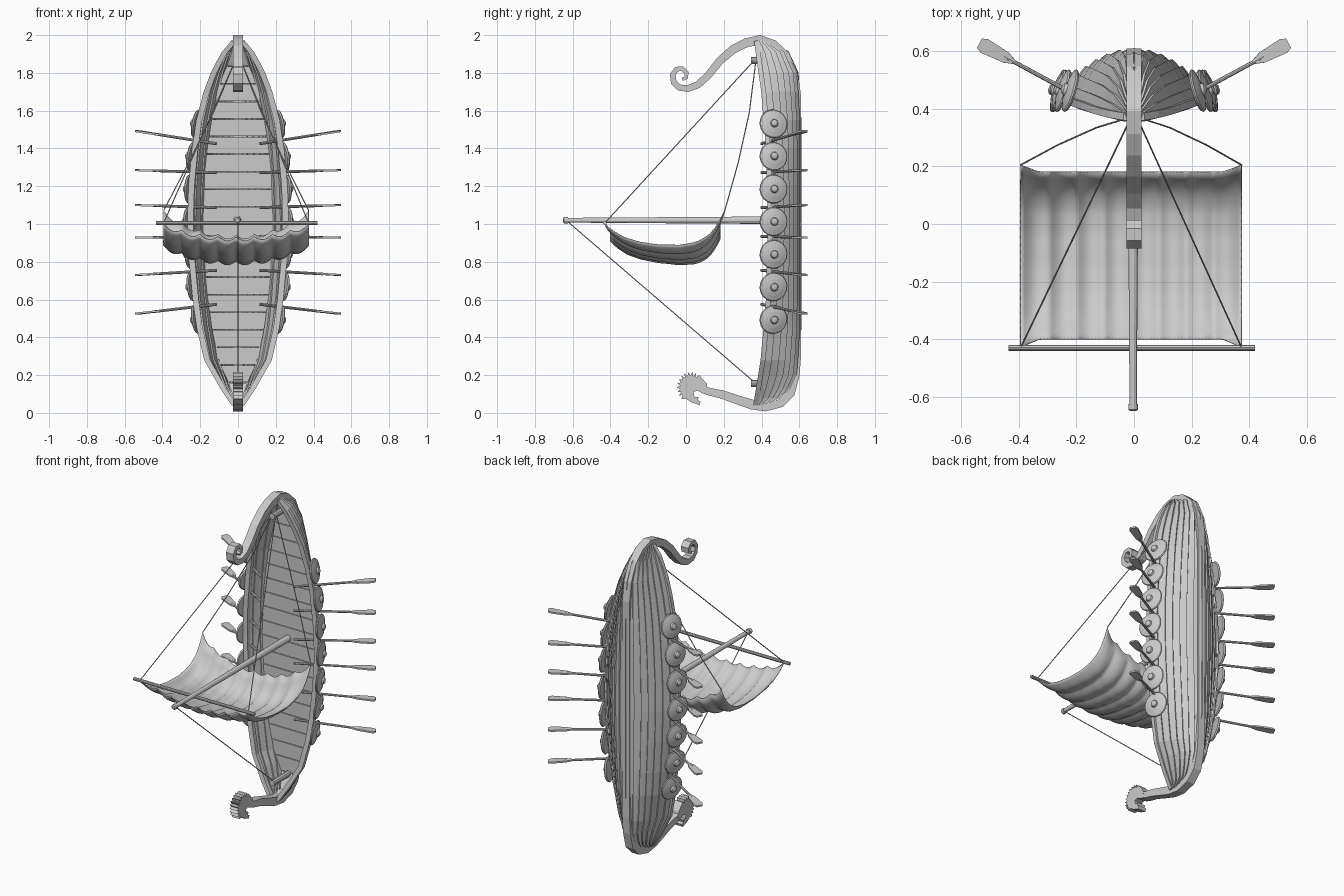
import bpy, bmesh, math
from mathutils import Vector as V

if "Cube" in bpy.data.objects:
    bpy.data.objects.remove(bpy.data.objects["Cube"])

def finish(name, verts, faces, smooth=False, solid=0):
    bm = bmesh.new()
    vs = [bm.verts.new(v) for v in verts]
    for f in faces:
        bm.faces.new([vs[i] for i in f])
    bmesh.ops.recalc_face_normals(bm, faces=bm.faces)
    me = bpy.data.meshes.new(name)
    bm.to_mesh(me)
    bm.free()
    ob = bpy.data.objects.new(name, me)
    bpy.context.collection.objects.link(ob)
    if smooth:
        me.shade_smooth()
    if solid:
        m = ob.modifiers.new("thickness", 'SOLIDIFY')
        m.thickness, m.offset = solid, 0
    return ob

def prism(name, pts, off):
    n, off = len(pts), V(off)
    verts = [V(p) - off for p in pts] + [V(p) + off for p in pts]
    faces = [list(range(n)), list(range(n, 2 * n))]
    faces += [[i, (i + 1) % n, n + (i + 1) % n, n + i] for i in range(n)]
    return finish(name, verts, faces)

def loft(name, rings, closed=True, **kw):
    n = len(rings[0])
    faces = [[r * n + i, r * n + (i + 1) % n, (r + 1) * n + (i + 1) % n, (r + 1) * n + i]
             for r in range(len(rings) - 1) for i in range(n if closed else n - 1)]
    if closed:
        faces += [list(range(n)), [(len(rings) - 1) * n + i for i in range(n)]]
    return finish(name, [v for r in rings for v in r], faces, **kw)

def lathe(name, a, axis, prof, n=12):
    """Round part: prof is a list of (distance along axis, radius)."""
    axis = V(axis).normalized()
    u = axis.orthogonal().normalized()
    w = axis.cross(u)
    rings = [[V(a) + axis * t + (u * math.cos(k * math.tau / n) + w * math.sin(k * math.tau / n)) * r
              for k in range(n)] for t, r in prof]
    return loft(name, rings)

def rod(name, a, b, r1, r2, n=10):
    d = V(b) - V(a)
    return lathe(name, a, d, [(0, r1), (d.length, r2)], n)

def rope(name, pts):
    for i in range(len(pts) - 1):
        rod(f"{name}_{i}", pts[i], pts[i + 1], 0.003, 0.003, 6)

def interp(tab, z):
    for (z0, a), (z1, b) in zip(tab, tab[1:]):
        if z <= z1:
            return a + (b - a) * max(0, (z - z0) / (z1 - z0))
    return tab[-1][1]

# Hull shape along z: half width, rail height, keel height
WID = [(.04, .02), (.13, .08), (.28, .165), (.45, .205), (.7, .24), (1, .255),
       (1.3, .245), (1.55, .207), (1.75, .155), (1.9, .08), (1.97, .022)]
RAIL = [(.04, .368), (.3, .41), (.6, .435), (1, .445), (1.4, .435), (1.7, .41), (1.97, .372)]
KEEL = [(.04, .44), (.09, .53), (.2, .58), (.4, .595), (1.6, .595), (1.8, .58), (1.91, .53), (1.97, .43)]
ZS = [.04, .08, .13, .2, .28, .45, .6, .8, 1, 1.2, 1.4, 1.55, 1.7, 1.8, 1.86, 1.91, 1.97]

def section(s, z, off=0.0):
    xh = s ** 0.85
    yk, yg = interp(KEEL, z), interp(RAIL, z)
    w = interp(WID, z)
    nx, ny = 2 * xh * (yk - yg), w
    l = math.hypot(nx, ny)
    return V((xh * w + off * nx / l, yk - (yk - yg) * xh * xh + off * ny / l, z))

def flip(pts, sx):
    return [V((p.x * sx, p.y, p.z)) for p in pts]

# Keel with curled stern and raised neck: (y, z, half thickness)
path = [(-.02, 1.765, .008), (.0, 1.775, .011), (.003, 1.80, .012), (-.02, 1.822, .013),
        (-.05, 1.82, .014), (-.07, 1.79, .015), (-.065, 1.75, .016), (-.035, 1.722, .017),
        (.01, 1.717, .018), (.065, 1.738, .019), (.12, 1.79, .02), (.18, 1.865, .021),
        (.25, 1.925, .023), (.32, 1.96, .024), (.39, 1.974, .026), (.46, 1.95, .026),
        (.525, 1.89, .026), (.565, 1.8, .026), (.584, 1.68, .025), (.586, 1.4, .022), (.586, .6, .022),
        (.584, .3, .025), (.575, .2, .026), (.55, .105, .027), (.5, .055, .026), (.42, .034, .026),
        (.35, .044, .026), (.27, .07, .024), (.19, .098, .022), (.12, .113, .02), (.08, .13, .02)]
rings = []
for i, (y, z, t) in enumerate(path):
    a, b = path[max(i - 1, 0)], path[min(i + 1, len(path) - 1)]
    d = V((0, b[0] - a[0], b[1] - a[1])).normalized()
    n = V((0, -d.z, d.y)) * t
    c = V((0, y, z))
    x = V((.026, 0, 0))
    rings.append([c + n - x, c + n + x, c - n + x, c - n - x])
loft("keel", rings)

# Figurehead with spiky mane and open jaw
head = [(.11, .155)]
for k in range(23):
    a = math.radians(52 + k * 8)
    r = .062 if k % 2 else .082
    head.append((.025 + r * .9 * math.cos(a), .135 + r * math.sin(a)))
head += [(.0, .075), (.03, .055), (.07, .042), (.078, .06), (.062, .068), (.068, .085),
         (.045, .085), (.04, .11), (.06, .118), (.085, .105), (.12, .095)]
prism("figurehead", [(0, y, z) for y, z in head], (.027, 0, 0))

# Overlapping hull strakes and rails
N = 7
for sx, side in ((1, "right"), (-1, "left")):
    for i in range(N):
        s0, s1 = i / N, min(1, (i + 1.15) / N)
        loft(f"strake_{side}_{i}", [flip([section(s0, z, .012), section((s0 + s1) / 2, z, .006),
             section(s1, z, 0)], sx) for z in ZS], closed=False, solid=.008)
    rail = []
    for z in ZS:
        p = section(1, z)
        rail.append(flip([p + V(o) for o in ((-.018, -.012, 0), (.014, -.012, 0),
                                             (.014, .014, 0), (-.018, .014, 0))], sx))
    loft(f"rail_{side}", rail)

# Deck planks
def deck_edge(z):
    yk, yg = interp(KEEL, z), interp(RAIL, z)
    yd = min(.515, yk - .03)
    return interp(WID, z) * min(1, math.sqrt((yk - yd) / (yk - yg))), yd
for i in range(20):
    z0 = .07 + i * .093
    z1 = z0 + .089
    (a, ya), (b, yb) = deck_edge(z0), deck_edge(z1)
    prism(f"deck_plank_{i}", [(-a, ya, z0), (a, ya, z0), (b, yb, z1), (-b, yb, z1)], (0, .005, 0))

# Shields
for i in range(7):
    z = .495 + i * .1725
    slope = (interp(WID, z + .06) - interp(WID, z - .06)) / .12
    for sx, side in ((1, "right"), (-1, "left")):
        axis = V((sx, .3, -slope))
        c = V((sx * (interp(WID, z) + .008), .462, z))
        lathe(f"shield_{side}_{i}", c, axis, [(-.004, .072), (.003, .077), (.008, .073), (.016, .045),
              (.02, .022), (.03, .018), (.035, .008)], 18)

# Oars: inner z and blade z
for i, (zi, zo) in enumerate([(.575, .525), (.755, .73), (.935, .928), (1.087, 1.1), (1.272, 1.285), (1.425, 1.492)]):
    for sx, side in ((1, "right"), (-1, "left")):
        a, b = V((sx * .115, .40, zi)), V((sx * .537, .628, zo))
        d = (b - a).normalized()
        n = V((-d.y, d.x, 0)).normalized()
        rod(f"oar_shaft_{side}_{i}", a, b - d * .1, .008, .007, 8)
        prof = [(.14, .007), (.105, .02), (.02, .027), (0, .018)]
        pts = [b - d * t + n * w for t, w in prof] + [b - d * t - n * w for t, w in reversed(prof)]
        prism(f"oar_blade_{side}_{i}", pts, (0, 0, .005))

# Mast with cap, yard, mooring posts
lathe("mast", (-.003, .54, 1.02), (0, -1, 0), [(0, .022), (.16, .02), (1.165, .013), (1.165, .017),
      (1.185, .017), (1.19, .01)], 12)
rod("yard", (-.435, -.43, 1.005), (.42, -.43, 1.005), .0105, .0105)
for z, nm in ((1.865, "stern"), (.155, "bow")):
    rod(f"{nm}_post", (0, .53, z), (0, .345, z), .019, .019)

# Billowing sail
ZP = [(-.43, 1.0), (-.39, .965), (-.33, .93), (-.25, .905), (-.15, .89), (-.03, .888),
      (.06, .905), (.12, .94), (.165, .99), (.205, 1.07)]
rows = []
for j in range(25):
    v = j / 24
    y = -.43 + .635 * v
    row = []
    for i in range(65):
        u = i / 32 - 1
        bulge = 1 - abs(u) ** 2.2
        fold = .02 * abs(math.sin(math.pi * 4 * (u + 1)))
        yy = y + (.03 * (1 - v) ** 3 - .025 * v ** 3) * min(1, bulge * 3)
        row.append(V((-.01 + .384 * u, yy, interp(ZP, y) - (.07 + .06 * v ** 3) * bulge - fold)))
    rows.append(row)
loft("sail", rows, closed=False, smooth=True, solid=.005)

# Rigging
rope("forestay", [(0, -.635, 1.02), (0, .365, .16)])
for sx, side in ((1, "right"), (-1, "left")):
    x = -.01 + sx * .384
    rope(f"brace_{side}", [(x, -.43, 1.005), (sx * .015, .36, 1.865)])
    rope(f"sheet_{side}", [(x, .205, 1.07), (x * .67, .275, 1.32), (x * .33, .335, 1.59), (sx * .015, .37, 1.865)])
